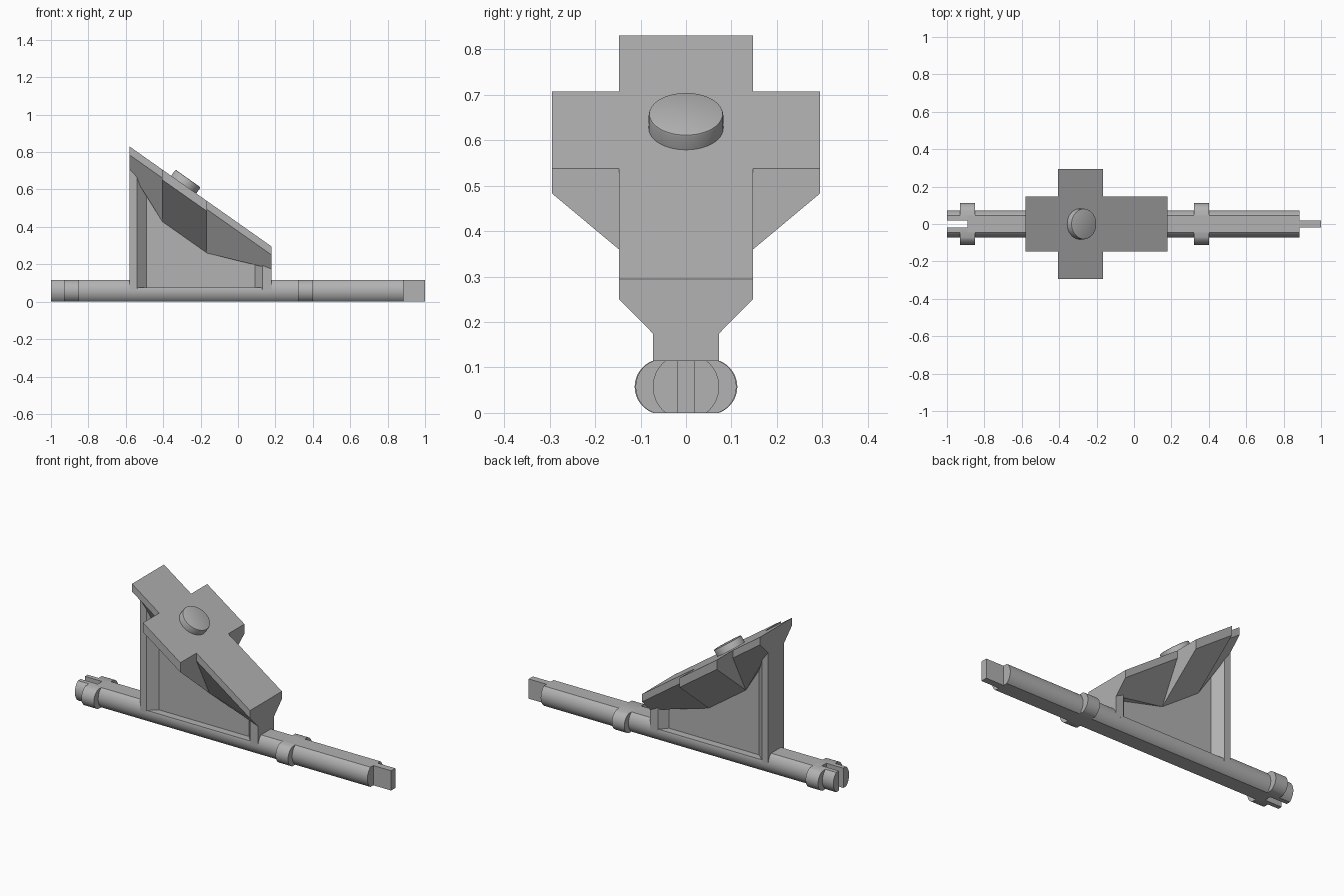
import bpy
import bmesh
from math import asin, sin, cos, atan, radians
from mathutils import Matrix, Vector

cube = bpy.data.objects.get("Cube")
if cube:
    bpy.data.objects.remove(cube, do_unlink=True)

grey = bpy.data.materials.new("plain_grey")
grey.use_nodes = True
grey.diffuse_color = (0.445, 0.445, 0.445, 1)
grey.node_tree.nodes["Principled BSDF"].inputs["Base Color"].default_value = grey.diffuse_color

MID = 0.0575          # height of the shaft axis
TOP = 2 * MID         # flat top of the shaft
SLOPE = 0.704         # fall of the head per unit of x


def head_top(x):
    return 0.83 - SLOPE * (x + 0.58)


def finish(name, bm):
    bmesh.ops.recalc_face_normals(bm, faces=bm.faces)
    mesh = bpy.data.meshes.new(name)
    bm.to_mesh(mesh)
    bm.free()
    mesh.materials.append(grey)
    obj = bpy.data.objects.new(name, mesh)
    bpy.context.collection.objects.link(obj)
    bpy.ops.object.select_all(action="DESELECT")
    obj.select_set(True)
    bpy.context.view_layer.objects.active = obj
    bpy.ops.object.shade_smooth_by_angle(angle=radians(25))
    return obj


def loft(name, rings):
    """Skin a list of equal-length point rings and cap both ends."""
    bm = bmesh.new()
    rows = [[bm.verts.new(p) for p in ring] for ring in rings]
    n = len(rows[0])
    for a, b in zip(rows, rows[1:]):
        for i in range(n):
            j = (i + 1) % n
            bm.faces.new((a[i], a[j], b[j], b[i]))
    bm.faces.new(rows[0])
    bm.faces.new(rows[-1])
    return finish(name, bm)


def arc(centre, r, top=TOP, steps=14):
    """Rounded right-hand edge of a shaft section, from bottom to top."""
    lo, hi = -asin(MID / r), asin((top - MID) / r)
    angles = [lo + (hi - lo) * i / steps for i in range(steps + 1)]
    return [(centre + r * cos(t), MID + r * sin(t)) for t in angles]


def mirrored(half):
    return half + [(-y, z) for y, z in reversed(half)]


def along_x(name, profile, x0, x1):
    return loft(name, [[(x, y, z) for y, z in profile] for x in (x0, x1)])


# Shaft, lowered under the web to leave a ledge on each side
shaft = arc(0, 0.073)
along_x("shaft_rear", mirrored(shaft), -0.89, -0.54)
along_x("shaft_middle", mirrored(arc(0, 0.073, 0.075)), -0.54, 0.13)
along_x("shaft_front", mirrored(shaft), 0.13, 0.885)

# Collars; the rear one is partly slotted
collar = arc(0.052, 0.061)
along_x("rear_collar", mirrored(collar), -0.89, -0.85)
along_x("front_collar", mirrored(arc(0.05, 0.061)), 0.32, 0.40)

# Forked end: two prongs either side of the slot
SLOT = 0.02
for side, label in ((1, "left"), (-1, "right")):
    for part, edge, x0, x1 in (("prong", shaft, -1, -0.93),
                               ("collar_prong", collar, -0.93, -0.89)):
        half = [(SLOT, 0)] + edge + [(SLOT, TOP)]
        along_x(f"{label}_{part}", [(side * y, z) for y, z in half], x0, x1)

# Flat tongue at the other end
along_x("end_tongue", mirrored([(0.019, 0), (0.019, TOP)]), 0.88, 1)

# Upright web with chamfered flanges at both ends
WEB, FLANGE = 0.028, 0.073
plan = mirrored([(-0.58, FLANGE)])[:1] + [(-0.54, FLANGE), (-0.49, WEB),
                                          (0.09, WEB), (0.13, FLANGE), (0.18, FLANGE)]
plan += [(x, -y) for x, y in reversed(plan)]
loft("upright_web", [[(x, y, 0.06) for x, y in plan],
                     [(x, y, head_top(x) - 0.06) for x, y in plan]])


# Sloping head: sections are (half width, depth below the top plane)
def head_ring(x, half):
    return [(x, y, head_top(x) - d) for y, d in mirrored(half)]


end = [(0.147, 0), (0.147, 0.045), (FLANGE, 0.12)]
waist = [(0.147, 0), (0.147, 0.045), (WEB, 0.278)]
arm = [(0.295, 0), (0.295, 0.055), (WEB, 0.278)]
ARM_X = (-0.405, -0.165)
loft("head_rear", [head_ring(-0.58, end), head_ring(ARM_X[0], waist)])
loft("head_arms", [head_ring(x, arm) for x in ARM_X])
loft("head_front", [head_ring(ARM_X[1], waist), head_ring(0.18, end)])

# Round button standing square to the sloping face
bm = bmesh.new()
bmesh.ops.create_cone(bm, cap_ends=True, segments=48, radius1=0.082,
                      radius2=0.082, depth=0.06)
rim = [e for e in bm.edges if all(v.co.z > 0 for v in e.verts)]
bmesh.ops.bevel(bm, geom=rim, offset=0.005, segments=2, affect="EDGES", profile=0.5)
tilt = Matrix.Rotation(atan(SLOPE), 4, "Y")
base = Vector((-0.29, 0, head_top(-0.29)))
lift = tilt @ Vector((0, 0, 0.01))
bm.transform(Matrix.Translation(base + lift) @ tilt)
finish("button", bm)
